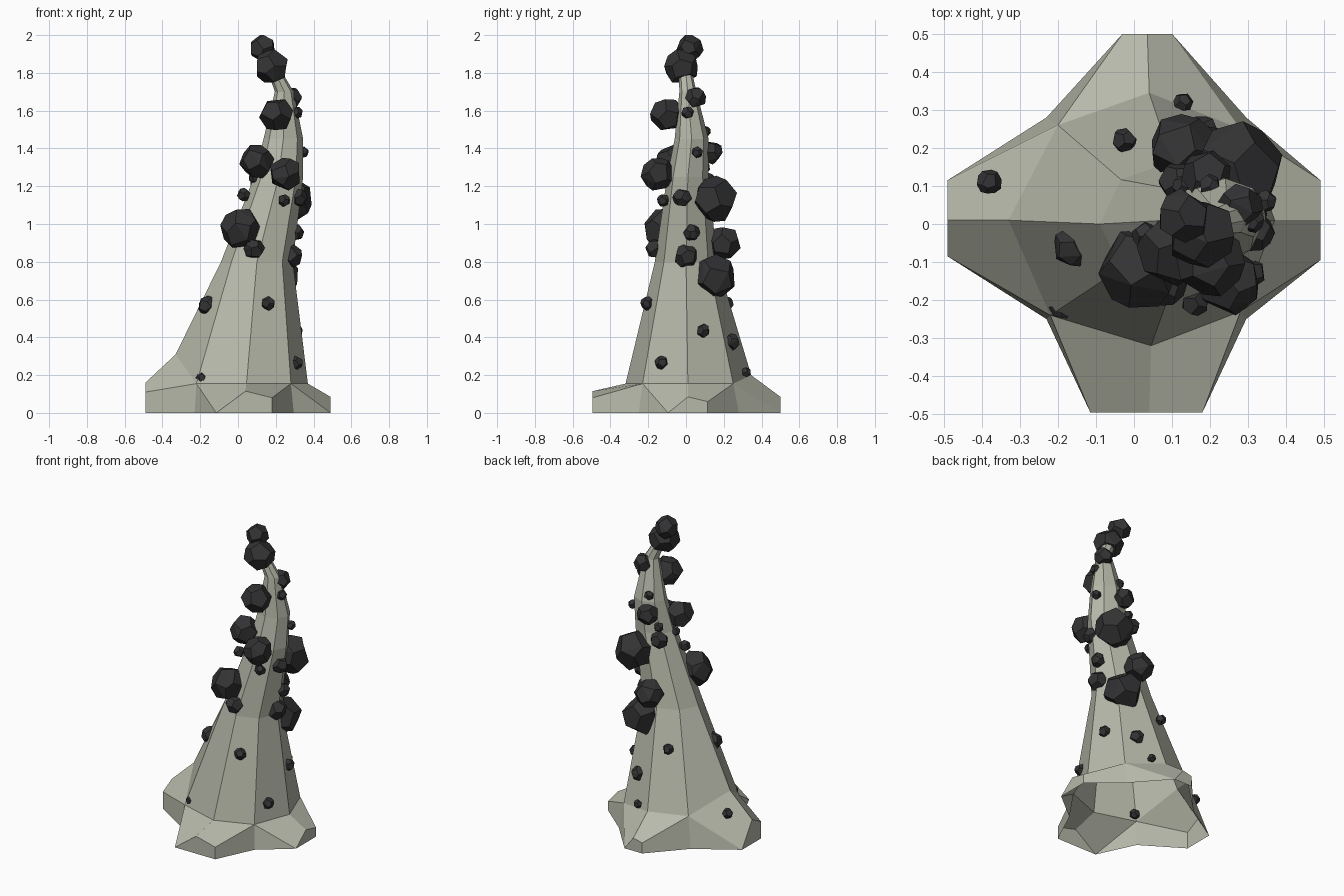
import bpy, bmesh, math, random
from mathutils import Vector, Matrix, Euler

cube = bpy.data.objects.get("Cube")
if cube:
    bpy.data.objects.remove(cube, do_unlink=True)
random.seed(4)


def make_material(name, color):
    mat = bpy.data.materials.new(name)
    mat.use_nodes = True
    mat.diffuse_color = color
    mat.node_tree.nodes["Principled BSDF"].inputs["Base Color"].default_value = color
    return mat


def make_object(name, bm, mat):
    mesh = bpy.data.meshes.new(name)
    bm.to_mesh(mesh)
    bm.free()
    mesh.materials.append(mat)
    obj = bpy.data.objects.new(name, mesh)
    bpy.context.scene.collection.objects.link(obj)
    return obj


pale_stone = make_material("pale stone", (0.47, 0.485, 0.40, 1))
dark_rock = make_material("dark rock", (0.033, 0.033, 0.035, 1))


# Leaning eight-sided spire: the shoulder ring is uneven, the rest are ellipses.
# Every ring runs counter-clockwise from the front-left corner of the base.
def build_spire():
    bm = bmesh.new()

    def verts(points):
        return [bm.verts.new(p) for p in points]

    shoulder = verts([(-0.22, -0.24, 0.155), (0.045, -0.32, 0.155),
                      (0.28, -0.23, 0.155), (0.37, 0.01, 0.155),
                      (0.28, 0.25, 0.155), (0.04, 0.345, 0.2),
                      (-0.2, 0.26, 0.2), (-0.33, 0.01, 0.31)])
    rings = [shoulder]
    # height, centre x, centre y, half width, half depth
    for z, cx, cy, rx, ry in [(0.8, 0.1, 0, 0.19, 0.165),
                              (1.25, 0.215, 0.01, 0.13, 0.11),
                              (1.45, 0.24, 0.03, 0.105, 0.09),
                              (1.7, 0.245, 0.01, 0.05, 0.045),
                              (1.86, 0.17, -0.01, 0.03, 0.03)]:
        angles = [math.radians(225 + 45 * i) for i in range(8)]
        rings.append(verts([(cx + rx * math.cos(a), cy + ry * math.sin(a), z)
                            for a in angles]))
    for low, high in zip(rings, rings[1:]):
        for i in range(8):
            j = (i + 1) % 8
            bm.faces.new((low[i], low[j], high[j], high[i]))
    bm.faces.new(rings[-1])

    # Four root feet, open underneath, joined at the corners between them
    corners = verts([(-0.23, -0.25, 0), (0.295, -0.25, 0),
                     (0.295, 0.28, 0), (-0.23, 0.28, 0)])
    # Each foot: start of toe edge, crest, end of toe edge, end height
    feet = [((-0.115, -0.495), (0.04, -0.495, 0.115), (0.18, -0.495), 0.08),
            ((0.49, -0.095), (0.49, 0.01, 0.085), (0.49, 0.115), 0.06),
            ((0.1, 0.5), (0.035, 0.5, 0.085), (-0.03, 0.5), 0.07),
            ((-0.49, 0.115), (-0.49, 0.01, 0.16), (-0.49, -0.085), 0.11)]
    for i, (start, crest, end, height) in enumerate(feet):
        a, m, b, t = verts([(*start, 0), crest, (*end, 0), (*end, height)])
        c0, c1 = corners[i], corners[(i + 1) % 4]
        s0, s1, s2 = (shoulder[(2 * i + k) % 8] for k in range(3))
        for face in [(c0, a, s0), (a, m, s1, s0), (m, t, s2, s1),
                     (t, b, c1, s2), (a, b, t, m)]:
            bm.faces.new(face)
    return make_object("stone_spire", bm, pale_stone)


# Faceted lump: an irregular twelve-sided solid, turned at random
def build_lump(name, x, y, z, radius):
    ico = bmesh.new()
    bmesh.ops.create_icosphere(ico, subdivisions=1, radius=1)
    centres = [f.calc_center_median().normalized() for f in ico.faces]
    ico.free()
    turn = Euler([random.uniform(0, math.tau) for _ in range(3)]).to_matrix()
    bm = bmesh.new()
    for c in centres:
        wobble = Vector([random.uniform(-0.13, 0.13) for _ in range(3)])
        p = turn @ (c + wobble).normalized() * radius * random.uniform(0.98, 1.07)
        bm.verts.new(p + Vector((x, y, z)))
    hull = bmesh.ops.convex_hull(bm, input=bm.verts)
    loose = [v for v in bm.verts if not v.link_faces]
    bmesh.ops.delete(bm, geom=loose, context='VERTS')
    bmesh.ops.dissolve_limit(bm, angle_limit=math.radians(12),
                             verts=bm.verts, edges=bm.edges)
    bmesh.ops.recalc_face_normals(bm, faces=bm.faces)
    return make_object(name, bm, dark_rock)


build_spire()

# Lumps as x, y, z, radius
lumps = {
    "tip_lump": [(0.13, 0.02, 1.93, 0.07), (0.175, -0.025, 1.835, 0.093)],
    "large_lump": [(0.205, -0.1, 1.58, 0.09), (0.1, -0.07, 1.33, 0.09),
                   (0.25, -0.15, 1.265, 0.088), (0.28, 0.15, 1.13, 0.12),
                   (0.015, -0.12, 0.975, 0.11), (0.13, 0.2, 0.9, 0.09),
                   (0.21, 0.15, 0.72, 0.12)],
    "medium_lump": [(0.28, 0.05, 1.67, 0.058), (0.19, 0.13, 1.38, 0.065),
                    (0.12, 0.11, 1.22, 0.055), (0.085, -0.16, 0.87, 0.055),
                    (0.28, 0, 0.83, 0.063), (0.305, 0.03, 0.955, 0.045),
                    (0.32, -0.02, 1.14, 0.05), (-0.16, -0.06, 0.565, 0.055),
                    (0.18, 0.24, 0.375, 0.045)],
    "small_lump": [(0.31, 0.01, 1.59, 0.033), (0.345, 0.06, 1.38, 0.03),
                   (0.2, 0.1, 1.49, 0.03), (0.13, 0.1, 1.3, 0.03),
                   (0.085, -0.01, 1.245, 0.03), (0.03, -0.03, 1.155, 0.035),
                   (0.245, -0.12, 1.125, 0.033), (0.16, -0.205, 0.58, 0.037),
                   (-0.025, 0.22, 0.58, 0.033), (0.305, 0.09, 0.435, 0.037),
                   (0.31, -0.13, 0.265, 0.036), (0.13, 0.32, 0.215, 0.026),
                   (-0.19, -0.22, 0.185, 0.032), (-0.38, 0.11, 0.21, 0.033)],
}
for name, group in lumps.items():
    for number, spot in enumerate(group, 1):
        build_lump(f"{name}_{number}", *spot)
